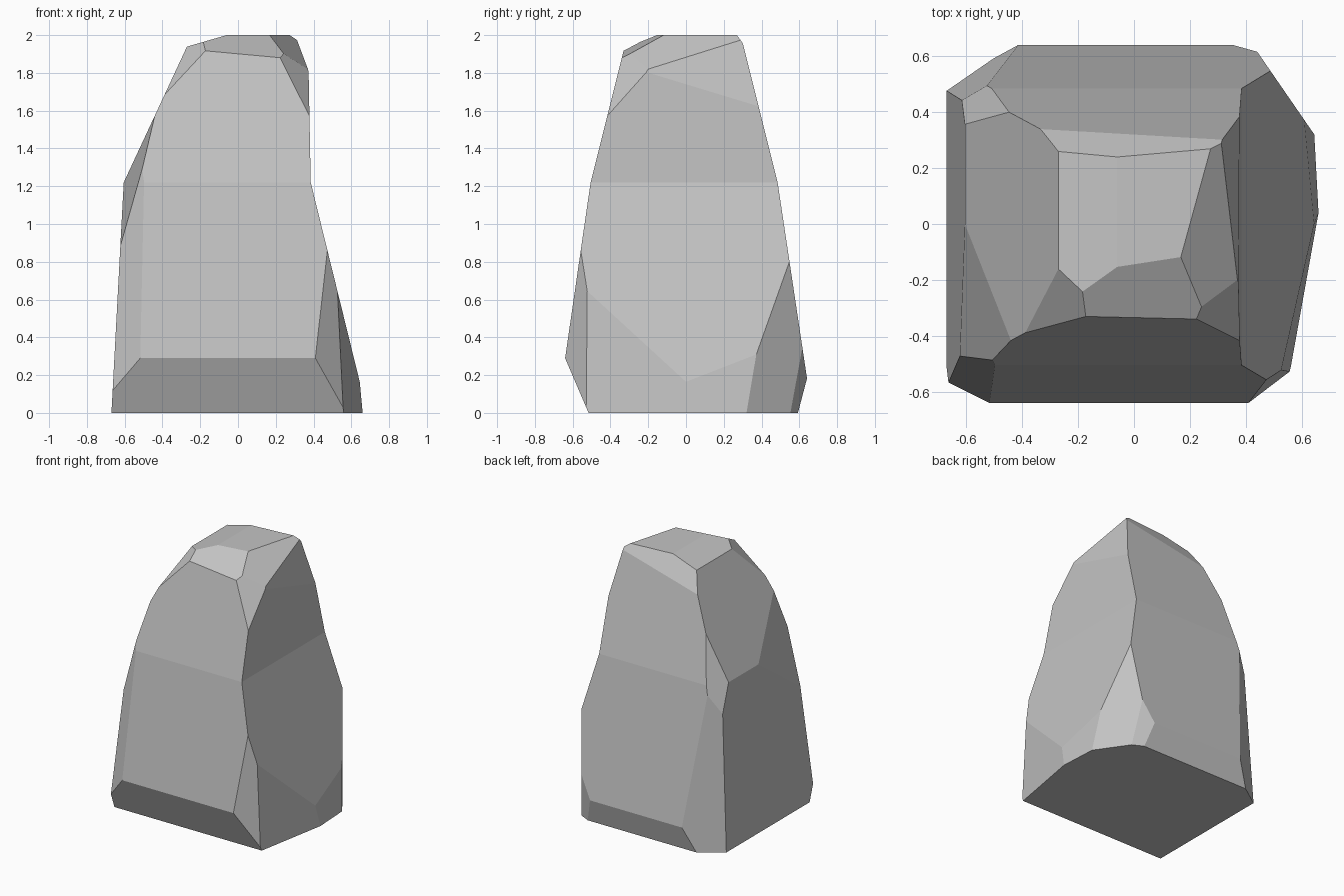
import bpy
import bmesh
from mathutils import Vector

default_cube = bpy.data.objects.get("Cube")
if default_cube:
    bpy.data.objects.remove(default_cube, do_unlink=True)


def make_material(name, grey):
    """One flat grey stone colour."""
    material = bpy.data.materials.new(name)
    material.use_nodes = True
    colour = (grey, grey, grey, 1)
    material.diffuse_color = colour
    shader = material.node_tree.nodes["Principled BSDF"]
    shader.inputs["Base Color"].default_value = colour
    return material


def tapered_block(bm, levels):
    """Stack rectangular rings (height, left, right, front, back) into a solid."""
    rings = []
    for z, x_min, x_max, y_min, y_max in levels:
        corners = [(x_min, y_min), (x_max, y_min), (x_max, y_max), (x_min, y_max)]
        rings.append([bm.verts.new((x, y, z)) for x, y in corners])
    for lower, upper in zip(rings, rings[1:]):
        for i in range(4):
            j = (i + 1) % 4
            bm.faces.new((lower[i], lower[j], upper[j], upper[i]))
    bm.faces.new(rings[0][::-1])
    bm.faces.new(rings[-1])


def chip(bm, point, normal):
    """Slice off everything beyond a plane and close the cut with a flat facet."""
    cut = bmesh.ops.bisect_plane(
        bm,
        geom=bm.verts[:] + bm.edges[:] + bm.faces[:],
        plane_co=Vector(point),
        plane_no=Vector(normal).normalized(),
        dist=1e-5,
        clear_outer=True,
    )
    edges = [e for e in cut["geom_cut"] if isinstance(e, bmesh.types.BMEdge)]
    open_edges = [e for e in edges if e.is_valid and e.is_boundary]
    if open_edges:
        bmesh.ops.holes_fill(bm, edges=open_edges, sides=0)


# Rough boulder: wide foot, waist, narrow top
boulder_levels = [
    (0, -.67, .685, -.682, .668),
    (1.22, -.605, .385, -.505, .485),
    (2, -.242, .37, -.31, .29),
]

# Facets chipped around the foot: point on the plane, outward direction
foot_chips = {
    "front undercut": ((0, -.64, .29), (0, -.28, -.12)),
    "back undercut": ((0, .64, .18), (0, .19, -.05)),
    "side bow to the front": ((.66, .04, 0), (1, -.18, .05)),
    "side bow to the back": ((.66, .04, 0), (1, .054, .107)),
    "front corner, wide side": ((.41, -.64, .28), (.85, -1, .05)),
    "back corner, wide side": ((.645, .32, 0), (1.45, 1, 0)),
    "small back corner": ((.45, .6, .25), (.5, 1, -.12)),
    "front corner, steep side": ((-.52, -.635, .31), (-.69, -1, .16)),
    "back corner, steep side": ((-.665, .48, 0), (-.69, 1, .07)),
}

# Facets chipped around the shoulders and crown
crown_chips = {
    "front shoulder": ((-.605, 0, 1.22), (-1, -.16, .277)),
    "back shoulder": ((-.62, .475, .94), (-1, .75, .37)),
    "upper side": ((.37, -.2, 1.82), (1, .055, .2)),
    "sloping crown": ((-.06, 0, 2), (-.29, 0, 1)),
    "crown front": ((.06, -.135, 2), (.08, -.52, 1)),
    "crown side": ((.2, 0, 2), (.8, -.22, 1)),
    "crown front corner": ((.24, -.35, 1.845), (1.45, -1.09, 1)),
    "crown back": ((0, .245, 2), (-.14, 1.6, 1)),
    "crown small corner": ((-.27, -.16, 1.94), (-.9, -.65, 1)),
}

bm = bmesh.new()
tapered_block(bm, boulder_levels)
for chips in (foot_chips, crown_chips):
    for point, normal in chips.values():
        chip(bm, point, normal)
bmesh.ops.recalc_face_normals(bm, faces=bm.faces[:])

# Flat-shaded finished stone
mesh = bpy.data.meshes.new("boulder")
bm.to_mesh(mesh)
bm.free()
mesh.materials.append(make_material("stone grey", .55))
boulder = bpy.data.objects.new("boulder", mesh)
bpy.context.collection.objects.link(boulder)
